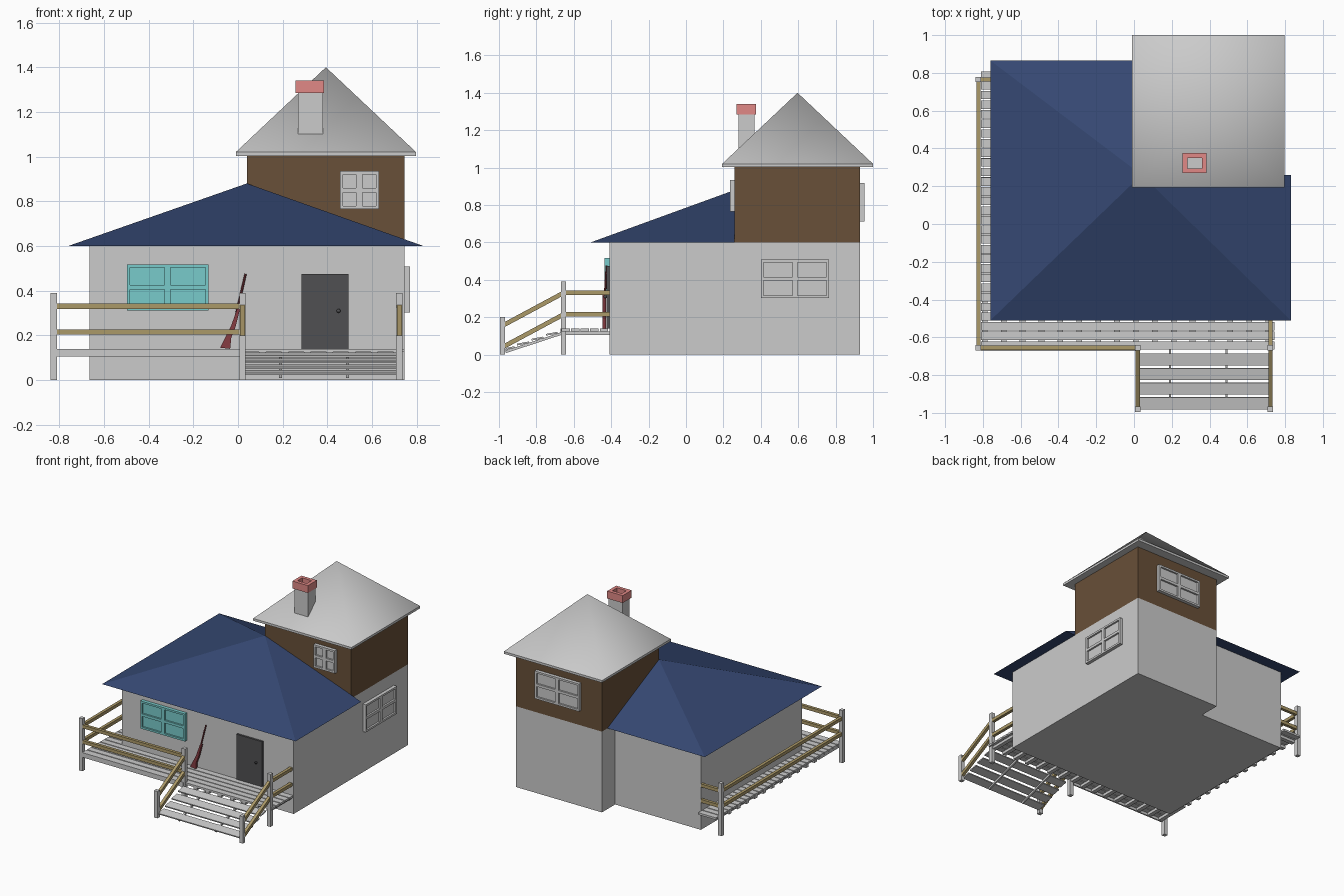
import bpy, bmesh, math
from mathutils import Vector, Matrix

if "Cube" in bpy.data.objects:
    bpy.data.objects.remove(bpy.data.objects["Cube"])


def mat(name, r, g, b):
    m = bpy.data.materials.new(name)
    m.diffuse_color = (r, g, b, 1)
    m.use_nodes = True
    m.node_tree.nodes["Principled BSDF"].inputs["Base Color"].default_value = m.diffuse_color
    return m


NAVY = mat("navy", .036, .065, .17)
BROWN = mat("brown", .14, .08, .04)
TEAL = mat("teal", .19, .6, .6)
WOOD = mat("wood", .41, .32, .14)
BRICK = mat("brick", .75, .25, .24)
DARK = mat("dark", .08, .08, .085)
MAROON = mat("maroon", .24, .045, .055)


def finish(name, bm, material=None):
    bmesh.ops.recalc_face_normals(bm, faces=bm.faces)
    me = bpy.data.meshes.new(name)
    bm.to_mesh(me)
    bm.free()
    ob = bpy.data.objects.new(name, me)
    bpy.context.collection.objects.link(ob)
    if material:
        me.materials.append(material)
    return ob


def add_box(bm, x0, x1, y0, y1, z0, z1):
    m = Matrix.Translation(((x0 + x1) / 2, (y0 + y1) / 2, (z0 + z1) / 2))
    m = m @ Matrix.Diagonal((x1 - x0, y1 - y0, z1 - z0, 1))
    bmesh.ops.create_cube(bm, size=1, matrix=m)


def boxes(name, items, material=None):
    bm = bmesh.new()
    for b in items:
        add_box(bm, *b)
    return finish(name, bm, material)


def prism(name, pts, z0, z1, material=None):
    bm = bmesh.new()
    f = bm.faces.new([bm.verts.new((x, y, z0)) for x, y in pts])
    ext = bmesh.ops.extrude_face_region(bm, geom=[f])["geom"]
    bmesh.ops.translate(bm, vec=(0, 0, z1 - z0), verts=[v for v in ext if isinstance(v, bmesh.types.BMVert)])
    return finish(name, bm, material)


def beam(name, a, b, w, h, material=None):
    a, b = Vector(a), Vector(b)
    d = b - a
    side = d.cross(Vector((0, 0, 1))).normalized()
    up = side.cross(d).normalized()
    m = Matrix((d, side * w, up * h)).transposed().to_4x4()
    m.translation = (a + b) / 2
    bm = bmesh.new()
    bmesh.ops.create_cube(bm, size=1, matrix=m)
    return finish(name, bm, material)


# walls: L-shaped lower storey and brown upper tower
prism("lower_walls", [(-.665, -.41), (.745, -.41), (.745, .93), (.04, .93), (.04, .775), (-.665, .775)], 0, .6)
boxes("tower_walls", [(.04, .745, .26, .93, .6, 1.01)], BROWN)

# lower hip roof, open around the tower corner
bm = bmesh.new()
base = [bm.verts.new((x, y, .6)) for x, y in
        [(.04, .865), (-.76, .865), (-.76, -.51), (.83, -.51), (.83, .26), (.04, .26)]]
top = bm.verts.new((.04, .26, .88))
for i in range(6):
    bm.faces.new((base[i], base[(i + 1) % 6], top)) if i < 4 else None
bm.faces.new((base[4], base[5], top))
bm.faces.new((base[5], base[0], top))
bm.faces.new(base[::-1])
finish("lower_roof", bm, NAVY)

# tower roof: thin slab with a pyramid
bm = bmesh.new()
add_box(bm, -.01, .797, .193, 1.0, 1.003, 1.02)
up = max(bm.faces, key=lambda f: f.calc_center_median().z)
bmesh.ops.poke(bm, faces=[up])
apex = min(bm.verts, key=lambda v: (v.co - Vector((.394, .597, 1.02))).length)
apex.co.z = 1.4
roof = finish("tower_roof", bm)
for p in roof.data.polygons:
    p.use_smooth = p.normal.z > .3

# chimney with a hollow brick cap
boxes("chimney", [(.268, .38, .28, .365, 1.06, 1.29)])
boxes("chimney_cap", [(.258, .385, .27, .295, 1.285, 1.34), (.258, .385, .35, .375, 1.285, 1.34),
                      (.258, .283, .295, .35, 1.285, 1.34), (.36, .385, .295, .35, 1.285, 1.34)], BRICK)


# windows: outer frame, two sashes columns and four recessed panes
def window(name, pos, angle, w, h, material=None):
    a, b, d = w / 2, h / 2, .025
    t, m = .014, .014
    parts = [(-a, -a + t, -d, 0, -b, b), (a - t, a, -d, 0, -b, b), (-m, m, -d, 0, -b + t, b - t),
             (-a + t, a - t, -d, 0, -b, -b + t), (-a + t, a - t, -d, 0, b - t, b)]
    for s in (-1, 1):
        x0, x1 = sorted((s * m, s * (a - t)))
        parts.append((x0, x1, -d, 0, -m * .7, m * .7))
        parts.append((x0, x1, -.012, 0, -b + t, b - t))
    ob = boxes(name, parts, material)
    ob.location = pos
    ob.rotation_euler.z = angle


window("front_window", (-.315, -.41, .415), 0, .365, .205, TEAL)
window("tower_front_window", (.543, .26, .85), 0, .175, .17)
window("side_window", (.745, .583, .405), math.pi / 2, .365, .205)
window("tower_back_window", (.393, .93, .815), math.pi, .365, .205)

# door and knob
boxes("door", [(.285, .495, -.425, -.405, .14, .475)], DARK)
bm = bmesh.new()
bmesh.ops.create_uvsphere(bm, u_segments=12, v_segments=8, radius=.009,
                          matrix=Matrix.Translation((.45, -.432, .31)))
finish("door_knob", bm, DARK)

# deck boards along the front and left side, with joists below
boards, joists = [], []
y = -.665
while y < .77:
    boards.append((-.81, .745 if y + .045 < -.405 else -.665, y, y + .044, .125, .14))
    y += .051
for i in range(16):
    x = -.805 + i * .1
    joists.append((x, x + .03, -.66, -.41, .105, .125))
for i in range(12):
    y = -.38 + i * .1
    joists.append((-.81, -.665, y, y + .03, .105, .125))
boxes("deck_boards", boards)
boxes("deck_joists", joists)
boxes("deck_fascia", [(-.81, .02, -.672, -.662, .105, .14)])

# stair treads, slightly tilted, on two stringers
for i in range(4):
    y0 = -.98 + i * .077
    z0 = .028 + i * .026
    beam("stair_tread_%d" % i, (.372, y0, z0), (.372, y0 + .063, z0 + .012), .68, .009)
for x in (.19, .49):
    beam("stair_stringer", (x, -.965, .015), (x, -.66, .115), .012, .014)

# posts
P = .014
for n, x, y, h in [("corner_post", -.824, -.655, .39), ("back_post", -.824, .765, .39),
                   ("stair_top_post_left", .02, -.655, .39), ("stair_top_post_right", .722, -.655, .39),
                   ("stair_foot_post_left", .02, -.981, .2), ("stair_foot_post_right", .722, -.981, .2)]:
    boxes(n, [(x - P, x + P, y - P, y + P, 0, h)])

# double rails
for z in (.215, .33):
    for n, a, b in [("front_rail", (-.824, -.655), (.02, -.655)), ("left_rail", (-.824, -.655), (-.824, .765)),
                    ("back_rail", (-.824, .765), (-.665, .765)), ("right_rail", (.722, -.655), (.722, -.41))]:
        beam(n, (*a, z), (*b, z), .022, .024, WOOD)
    for x in (.02, .722):
        beam("stair_rail", (x, -.981, z - .175), (x, -.655, z), .022, .024, WOOD)

# rifle leaning on the wall: stock profile and round barrel
bm = bmesh.new()
pts = [(-.08, .145), (-.035, .14), (-.03, .19), (-.012, .235), (.012, .33), (.0, .33), (-.03, .245), (-.05, .205)]
f = bm.faces.new([bm.verts.new((x, -.447, z)) for x, z in pts])
ext = bmesh.ops.extrude_face_region(bm, geom=[f])["geom"]
bmesh.ops.translate(bm, vec=(0, .018, 0), verts=[v for v in ext if isinstance(v, bmesh.types.BMVert)])
finish("rifle_stock", bm, MAROON)
a, b = Vector((-.02, -.438, .24)), Vector((.034, -.425, .475))
m = (b - a).to_track_quat('Z', 'Y').to_matrix().to_4x4()
m.translation = (a + b) / 2
bm = bmesh.new()
bmesh.ops.create_cone(bm, cap_ends=True, segments=10, radius1=.006, radius2=.005,
                      depth=(b - a).length, matrix=m)
finish("rifle_barrel", bm, MAROON)
